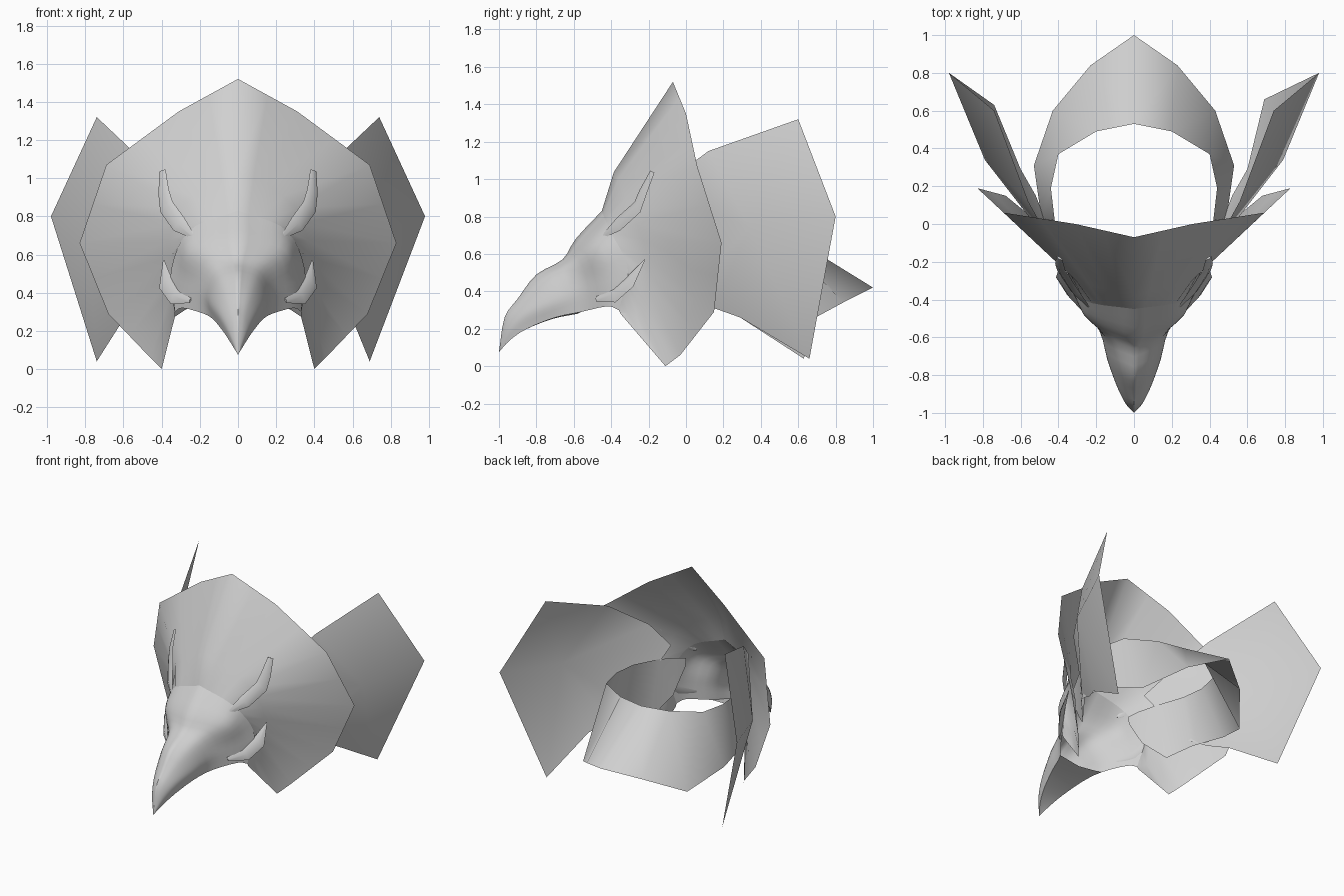
import bpy, bmesh, math
from mathutils import Vector

default = bpy.data.objects.get("Cube")
if default:
    bpy.data.objects.remove(default)

grey = bpy.data.materials.new("pale_grey")
grey.use_nodes = True
grey.diffuse_color = (0.63, 0.63, 0.63, 1)
grey.node_tree.nodes["Principled BSDF"].inputs["Base Color"].default_value = grey.diffuse_color


def points(rows):
    """Hundredths of a unit to vectors."""
    return [Vector(row) / 100 for row in rows]


def resample(path, count, smooth=True):
    """Even samples along a smooth or a straight-sided path."""
    result, last = [], len(path) - 1
    for k in range(count):
        position = last * k / (count - 1)
        i = min(int(position), last - 1)
        t = position - i
        b, c = path[i], path[i + 1]
        if smooth:
            a = path[i - 1] if i else b * 2 - c
            d = path[i + 2] if i + 2 <= last else c * 2 - b
            result.append(b + t / 2 * (c - a + t * (2 * a - 5 * b + 4 * c - d
                                                    + t * (3 * b - a - 3 * c + d))))
        else:
            result.append(b.lerp(c, t))
    return result


def finish(name, bm, angle):
    bmesh.ops.remove_doubles(bm, verts=bm.verts, dist=0.0005)
    bmesh.ops.recalc_face_normals(bm, faces=bm.faces)
    mesh = bpy.data.meshes.new(name)
    bm.to_mesh(mesh)
    bm.free()
    mesh.materials.append(grey)
    obj = bpy.data.objects.new(name, mesh)
    bpy.context.collection.objects.link(obj)
    bpy.ops.object.select_all(action="DESELECT")
    obj.select_set(True)
    bpy.context.view_layer.objects.active = obj
    bpy.ops.object.shade_smooth_by_angle(angle=math.radians(angle))


def loft(name, rings, closed=False, angle=60):
    """Skin a row of equal rings, with a copy mirrored across x."""
    bm = bmesh.new()
    for side in (1, -1):
        grid = [[bm.verts.new((p.x * side, p.y, p.z)) for p in ring] for ring in rings]
        for a, b in zip(grid, grid[1:]):
            for j in range(len(a) if closed else len(a) - 1):
                k = (j + 1) % len(a)
                bm.faces.new((a[j], a[k], b[k], b[j]))
        if closed:
            bm.faces.new(grid[0])
            bm.faces.new(grid[-1])
    finish(name, bm, angle)


# Beaked face: each half section runs crown, shoulder, cheek, jaw
SAMPLES = 15
tip = points([(0, -100, 7.5)] * 4)
beak_end = points([(0, -97, 26), (3, -96, 23), (4.5, -95, 19), (4, -94, 14)])
beak_mid = points([(0, -90, 36), (5, -89, 33), (9, -86, 28), (8, -85, 20)])
beak_root = points([(0, -80, 49), (9, -76, 45), (14, -72, 35), (13, -70, 26)])
eye_line = points([(0, -66, 57), (13, -61, 54), (18, -57, 42), (18, -56, 29)])
brow = points([(0, -59, 68), (24, -50, 63), (28, -44, 47), (29, -42, 32)])
crown = points([(0, -45, 83), (25, -41, 73), (35, -31, 52), (33, -36, 30)])
sections = [resample(s, SAMPLES) for s in
            (tip, beak_end, beak_mid, beak_root, eye_line, brow, crown)]
lines = [resample(list(line), 19) for line in zip(*sections)]
loft("beaked_face", list(zip(*lines)))

# Underside that closes the beak between its jaw lines, as far back as the eyes
jaw = lines[-1][:13]
keel = [Vector((0, p.y - 0.02 * k / 12, p.z - 0.01 * k / 12)) for k, p in enumerate(jaw)]
loft("beak_underside", [jaw, keel])

# Flared frill, from the crown section out to an angular rim
rim = resample(points([(0, -7, 152), (31, 0, 135), (69, 6, 107), (83, 19, 66),
                       (68, 15, 29), (46, -3, 6), (40, -11, 0), (33, -35, 28)]),
               SAMPLES, smooth=False)
base = sections[-1]
waist = []
for k, (a, b) in enumerate(zip(base, rim)):
    s = k / (SAMPLES - 1)
    p = a.lerp(b, 0.3)
    p.x *= 1 - 0.2 * math.sin(math.pi * s)
    p.y -= 0.05 * (1 - s) ** 2
    waist.append(p)
loft("frill", [base, waist, rim], angle=75)

# Side wings: a bulged plate fanned round its middle
for label, side, foot in (("left", 1, (69, 66, 4)), ("right", -1, (-74, 63, 4))):
    edge = points([(29, -24, 79), (41, -15, 95), (56, 12, 115), (74, 60, 132),
                   (98, 80, 80), foot, (60, 29, 26), (52, 15, 31), (46, 0, 40)])
    bm = bmesh.new()
    ring = [bm.verts.new((abs(p.x) * side, p.y, p.z)) for p in edge]
    middle = bm.verts.new((0.79 * side, 0.34, 0.74))
    for a, b in zip(ring, ring[1:] + ring[:1]):
        bm.faces.new((a, b, middle))
    finish(label + "_wing", bm, 75)

# Strap round the back: level upper edge, flared lower edge, notched ends inside the face
upper = points([(0, 53, 71), (20, 49, 71), (40, 37, 71), (44, 19, 71), (42, 2, 71),
                (34, -17, 70), (28, -29, 68), (25, -36, 66)])
lower = points([(0, 100, 42), (23, 84, 34), (43, 60, 21), (53, 31, 31), (49, 3, 35),
                (37, -10, 27), (28, -25, 42), (25, -35, 60)])
loft("back_strap", [upper, lower], angle=50)


def spike(name, path, radii):
    """Flat tapered horn lying along the surface, on both sides."""
    rings = []
    for i, (p, r) in enumerate(zip(path, radii)):
        ahead = (path[min(i + 1, len(path) - 1)] - path[max(i - 1, 0)]).normalized()
        across = ahead.cross(Vector((0.6, -0.7, 0.3))).normalized()
        out = across.cross(ahead)
        rings.append([p + across * r, p + out * r * 0.35, p - across * r, p - out * r * 0.35])
    loft(name, rings, closed=True, angle=80)


# Brow horns and cheek spikes
spike("brow_horns", points([(23, -45, 69), (31, -36, 76), (37.5, -26, 85), (39, -23, 93), (39.5, -18, 104)]),
      (0.01, 0.045, 0.045, 0.035, 0.02))
spike("cheek_spikes", points([(25, -48, 36), (33, -38, 38), (38, -30, 45), (39, -22, 57)]),
      (0.015, 0.045, 0.045, 0.004))
